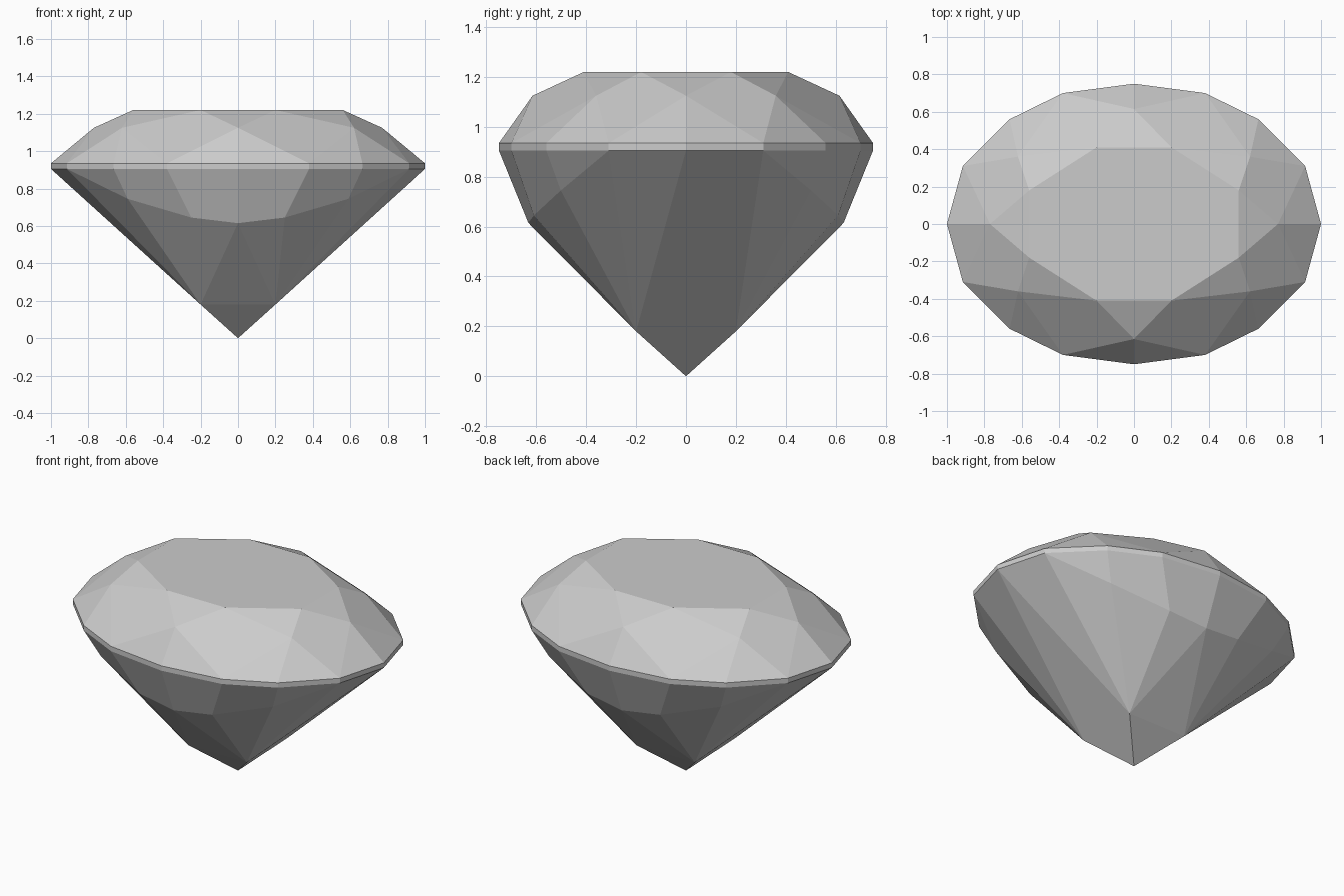
import bpy
import bmesh
import math

default = bpy.data.objects.get("Cube")
if default:
    bpy.data.objects.remove(default, do_unlink=True)

# One pale grey for the whole stone
GREY = (0.6, 0.6, 0.6, 1.0)
stone = bpy.data.materials.new("pale_grey_stone")
stone.use_nodes = True
stone.diffuse_color = GREY
stone.node_tree.nodes["Principled BSDF"].inputs["Base Color"].default_value = GREY

TABLE_Z, STAR_Z, GIRDLE_TOP, GIRDLE_BOTTOM = 1.22, 1.125, 0.935, 0.905


def mirrored(points):
    """Repeat quarter-plan points in all four quadrants."""
    return sorted({(x * sx + 0.0, y * sy + 0.0, z)
                   for x, y, z in points for sx in (1, -1) for sy in (1, -1)})


def at_height(plan, z):
    return [(x, y, z) for x, y in plan]


def facet_part(name, points, open_heights):
    """Cut a convex faceted part and open the caps where it meets its neighbours."""
    bm = bmesh.new()
    for p in mirrored(points):
        bm.verts.new(p)
    bmesh.ops.convex_hull(bm, input=bm.verts[:])
    caps = [f for f in bm.faces
            if any(all(abs(v.co.z - h) < 1e-4 for v in f.verts) for h in open_heights)]
    bmesh.ops.delete(bm, geom=caps, context='FACES')
    bmesh.ops.dissolve_limit(bm, angle_limit=math.radians(0.8),
                             verts=bm.verts[:], edges=bm.edges[:])
    bmesh.ops.recalc_face_normals(bm, faces=bm.faces[:])
    mesh = bpy.data.meshes.new(name)
    bm.to_mesh(mesh)
    bm.free()
    mesh.materials.append(stone)
    obj = bpy.data.objects.new(name, mesh)
    bpy.context.collection.objects.link(obj)
    return obj


# Quarter plans of the oval outline, the flat table and the star facet tips
outline = [(1, 0), (0.915, 0.31), (0.665, 0.56), (0.38, 0.7), (0, 0.75)]
table = [(0.56, 0.18), (0.2, 0.41)]
star_tips = [(0.77, 0), (0.62, 0.36), (0, 0.615)]

# Crown: table, star, kite and upper girdle facets
facet_part("crown",
           at_height(table, TABLE_Z) + at_height(star_tips, STAR_Z)
           + at_height(outline, GIRDLE_TOP), [GIRDLE_TOP])

# Girdle: thin upright band
facet_part("girdle",
           at_height(outline, GIRDLE_TOP) + at_height(outline, GIRDLE_BOTTOM),
           [GIRDLE_TOP, GIRDLE_BOTTOM])

# Pavilion: lower facets narrowing to the culet point
lower_tips = [(0, 0.632, 0.615), (0.25, 0.61, 0.645), (0.59, 0.502, 0.745),
              (0.2, 0.2, 0.18), (0, 0, 0)]
facet_part("pavilion",
           at_height(outline, GIRDLE_BOTTOM) + lower_tips, [GIRDLE_BOTTOM])
